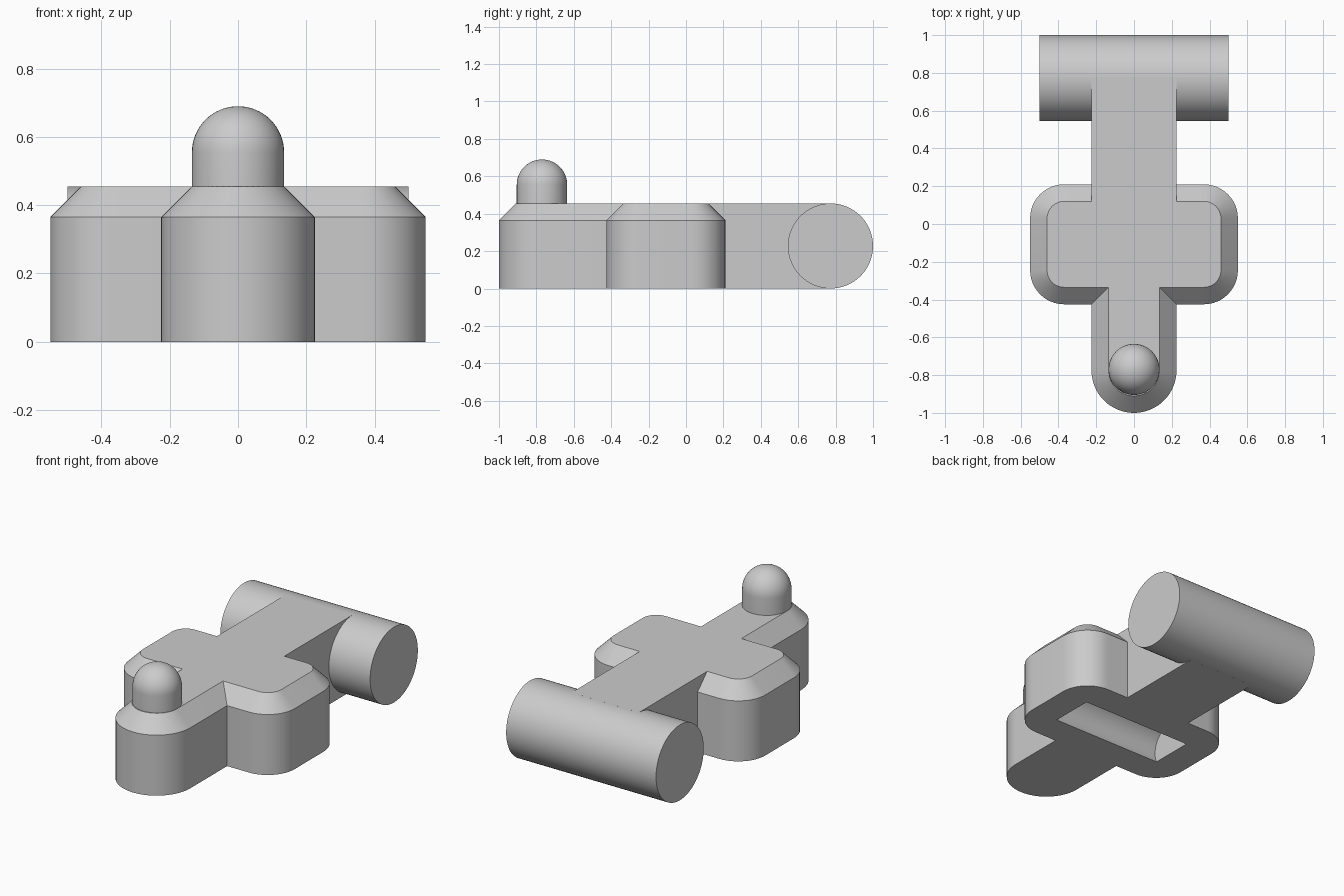
import bpy, bmesh, math
from mathutils import Matrix

if "Cube" in bpy.data.objects:
    bpy.data.objects.remove(bpy.data.objects["Cube"])

grey = bpy.data.materials.new("plain_grey")
grey.use_nodes = True
colour = (0.6, 0.6, 0.6, 1)
grey.diffuse_color = colour
grey.node_tree.nodes["Principled BSDF"].inputs["Base Color"].default_value = colour

TOP, EDGE, INSET = 0.455, 0.365, 0.09   # deck height, chamfer start, chamfer width
HALF = 0.225                            # half width of the neck and arm


def finish(name, bm, smooth=True):
    bmesh.ops.recalc_face_normals(bm, faces=bm.faces)
    mesh = bpy.data.meshes.new(name)
    bm.to_mesh(mesh)
    bm.free()
    obj = bpy.data.objects.new(name, mesh)
    bpy.context.collection.objects.link(obj)
    mesh.materials.append(grey)
    if smooth:
        bpy.ops.object.select_all(action='DESELECT')
        obj.select_set(True)
        bpy.context.view_layer.objects.active = obj
        bpy.ops.object.shade_smooth_by_angle(angle=math.radians(25))
    return obj


def arc(cx, cy, r, start, end, steps):
    angles = [math.radians(start + (end - start) * i / steps) for i in range(steps + 1)]
    return [(cx + r * math.cos(a), cy + r * math.sin(a)) for a in angles]


def outline(inset):
    # Half of the wide body with its rounded front neck, then mirrored
    w, r = 0.55 - inset, 0.18 - inset
    front, back = -0.425 + inset, 0.21 - inset
    half = arc(0, -0.775, HALF - inset, -90, 0, 16)
    half += [(HALF - inset, front)]
    half += arc(w - r, front + r, r, -90, 0, 12)
    half += arc(w - r, back - r, r, 0, 90, 12)
    return half + [(-x, y) for x, y in reversed(half[1:])]


def rod(name, r, length, y, z):
    bm = bmesh.new()
    place = Matrix.Translation((0, y, z)) @ Matrix.Rotation(math.pi / 2, 4, 'Y')
    bmesh.ops.create_cone(bm, cap_ends=True, segments=64, radius1=r, radius2=r,
                          depth=length, matrix=place)
    return finish(name, bm)


# Body: stacked outlines give straight walls and a chamfered rim
bm = bmesh.new()
rings = [[bm.verts.new((x, y, z)) for x, y in outline(inset)]
         for z, inset in ((0, 0), (EDGE, 0), (TOP, INSET))]
for low, high in zip(rings, rings[1:]):
    for i in range(len(low)):
        j = (i + 1) % len(low)
        bm.faces.new((low[i], low[j], high[j], high[i]))
bm.faces.new(rings[0])
bm.faces.new(rings[-1])
body = finish("body", bm, smooth=False)

# Rounded socket cut into the underside
cutter = rod("socket_cutter", 0.145, 0.74, -0.11, 0.06)
cutter.hide_render = True
cut = body.modifiers.new("socket", 'BOOLEAN')
cut.object = cutter
cut.solver = 'EXACT'
bpy.ops.object.select_all(action='DESELECT')
body.select_set(True)
bpy.context.view_layer.objects.active = body
bpy.ops.object.modifier_apply(modifier="socket")
bpy.data.objects.remove(cutter)
bpy.ops.object.shade_smooth_by_angle(angle=math.radians(25))

# Arm joining the body to the cross bar
bm = bmesh.new()
bmesh.ops.create_cube(bm, size=1, matrix=Matrix.Translation((0, 0.435, TOP / 2))
                      @ Matrix.Diagonal((2 * HALF, 0.67, TOP, 1)))
finish("arm", bm, smooth=False)

# Cross bar at the back
rod("cross_bar", TOP / 2, 1.0, 1 - TOP / 2, TOP / 2)

# Domed pin on the neck: a revolved profile
bm = bmesh.new()
radius, base = 0.135, 0.555
profile = [(radius, TOP - 0.01)] + arc(0, base, radius, 0, 90, 16)
verts = [bm.verts.new((x, 0, z)) for x, z in profile]
edges = [bm.edges.new(pair) for pair in zip(verts, verts[1:])]
bmesh.ops.spin(bm, geom=verts + edges, cent=(0, 0, 0), axis=(0, 0, 1),
               angle=math.tau, steps=48, use_merge=True)
bmesh.ops.remove_doubles(bm, verts=bm.verts, dist=0.0001)
bmesh.ops.translate(bm, verts=bm.verts, vec=(0, -0.77, 0))
finish("pin", bm)
